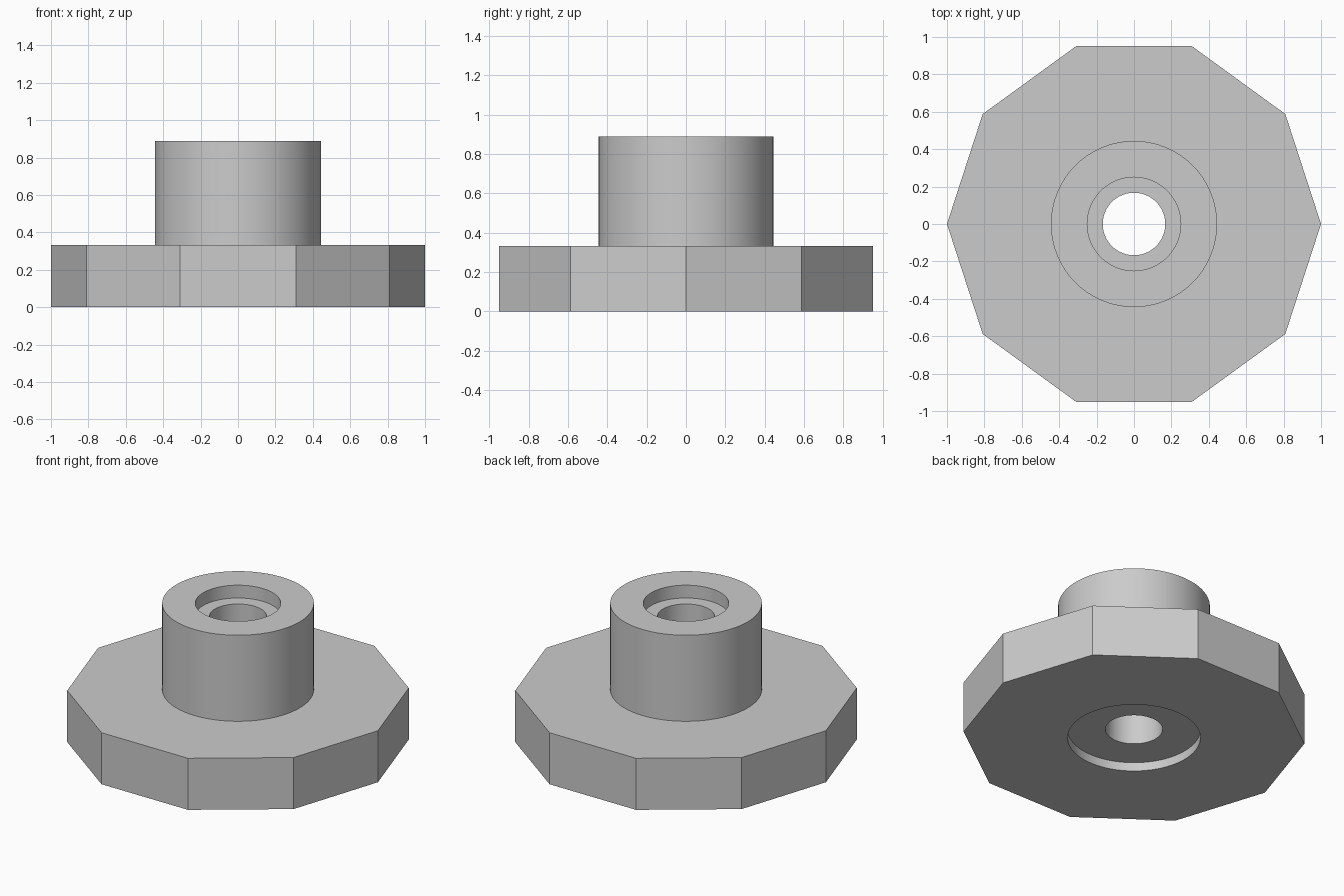
import bpy
import bmesh
from math import cos, sin, pi, radians

cube = bpy.data.objects.get("Cube")
if cube:
    bpy.data.objects.remove(cube, do_unlink=True)

SIDES = 10          # flange polygon
SEGMENTS = 120      # multiple of SIDES so the corners stay exact

FLANGE_TOP, HUB_TOP = 0.333, 0.889
HUB_R, BORE_R = 0.444, 0.167
SEAT_R, SEAT_Z = 0.25, HUB_TOP - 0.083
RECESS_R, RECESS_Z = 0.389, 0.056


def polygon_radius(angle):
    """Distance from the centre to the flange outline (corner radius 1)."""
    step = 2 * pi / SIDES
    return cos(step / 2) / cos(angle % step - step / 2)


# Closed section: (radius, height); radius None follows the polygon outline
section = [
    (RECESS_R, 0), (None, 0), (None, FLANGE_TOP),
    (HUB_R, FLANGE_TOP), (HUB_R, HUB_TOP),
    (SEAT_R, HUB_TOP), (SEAT_R, SEAT_Z),
    (BORE_R, SEAT_Z), (BORE_R, RECESS_Z), (RECESS_R, RECESS_Z),
]

# Sweep the section around the axis
bm = bmesh.new()
rings = []
for radius, z in section:
    ring = []
    for i in range(SEGMENTS):
        a = 2 * pi * i / SEGMENTS
        r = polygon_radius(a) if radius is None else radius
        ring.append(bm.verts.new((r * cos(a), r * sin(a), z)))
    rings.append(ring)

for k, low in enumerate(rings):
    high = rings[(k + 1) % len(rings)]
    for i in range(SEGMENTS):
        j = (i + 1) % SEGMENTS
        bm.faces.new((low[i], low[j], high[j], high[i]))
bmesh.ops.recalc_face_normals(bm, faces=bm.faces)

mesh = bpy.data.meshes.new("flanged_hub")
bm.to_mesh(mesh)
bm.free()
hub = bpy.data.objects.new("flanged_hub", mesh)
bpy.context.collection.objects.link(hub)

# Plain grey material
grey = bpy.data.materials.new("light grey")
grey.use_nodes = True
colour = (0.6, 0.6, 0.6, 1)
grey.diffuse_color = colour
grey.node_tree.nodes["Principled BSDF"].inputs["Base Color"].default_value = colour
mesh.materials.append(grey)

# Smooth round walls, crisp polygon corners
bpy.ops.object.select_all(action="DESELECT")
hub.select_set(True)
bpy.context.view_layer.objects.active = hub
bpy.ops.object.shade_smooth_by_angle(angle=radians(25))
